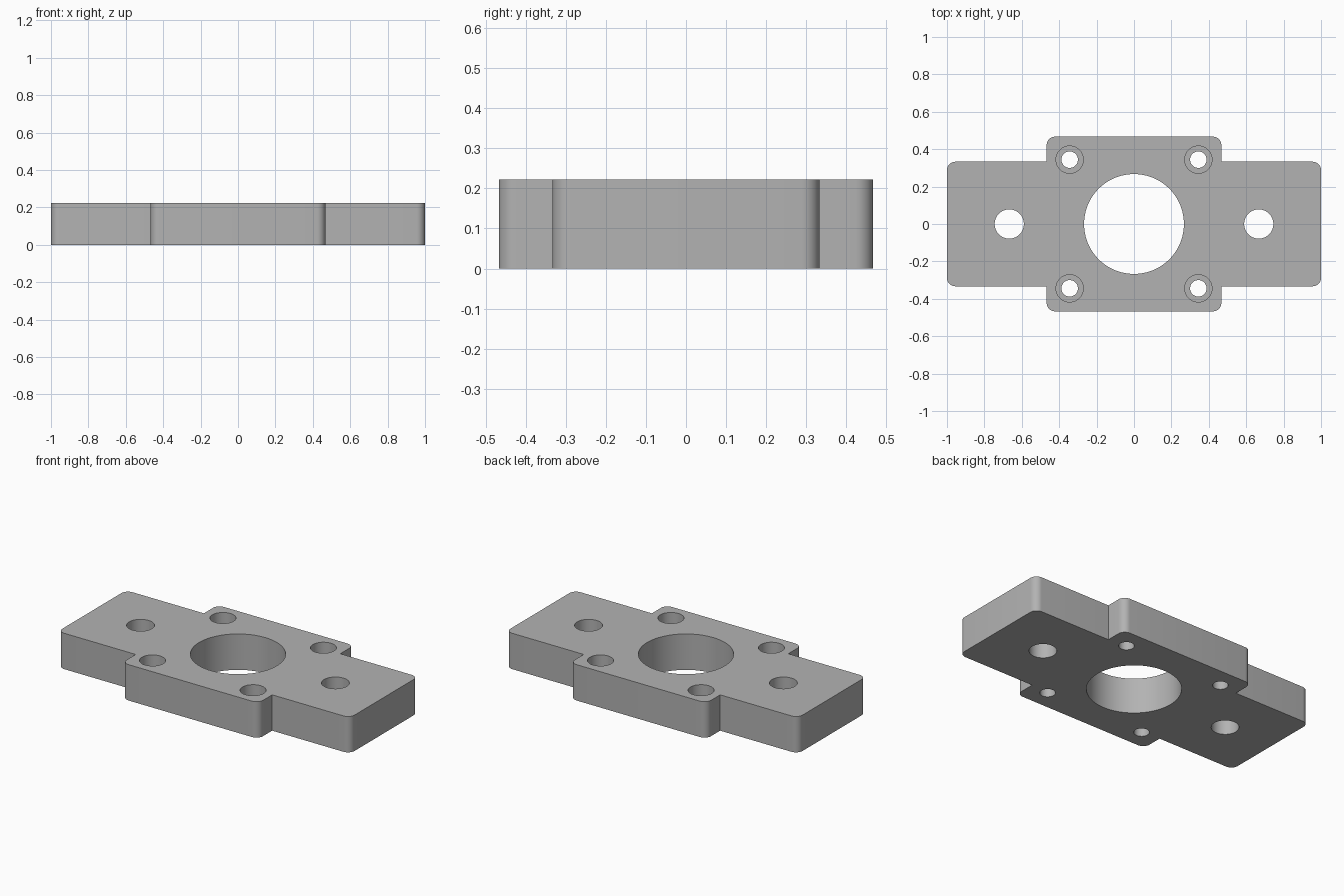
import bpy
import bmesh
from math import sin, cos, pi, radians

HEIGHT = 0.222
CORNER = 0.045

if "Cube" in bpy.data.objects:
    bpy.data.objects.remove(bpy.data.objects["Cube"])

# Single grey material
grey = bpy.data.materials.new("machined_grey")
grey.use_nodes = True
colour = (0.45, 0.45, 0.45, 1)
grey.diffuse_color = colour
grey.node_tree.nodes["Principled BSDF"].inputs["Base Color"].default_value = colour


def round_corner(x, y, sx, sy, steps=8):
    """Arc points of an outer corner, counter-clockwise."""
    cx, cy = x - CORNER, y - CORNER
    arc = [(cx + CORNER * cos(i * pi / 2 / steps), cy + CORNER * sin(i * pi / 2 / steps))
           for i in range(steps + 1)]
    arc = [(sx * px, sy * py) for px, py in arc]
    return arc if sx * sy > 0 else arc[::-1]


# Cross-shaped plate outline: long arms plus a wider middle
LONG, ARM, MID = 1.0, 0.333, 0.467
outline = []
for sx, sy in ((1, 1), (-1, 1), (-1, -1), (1, -1)):
    arm = round_corner(LONG, ARM, sx, sy)
    notch = [(sx * MID, sy * ARM)]
    middle = round_corner(MID, MID, sx, sy)
    outline += arm + notch + middle if sx * sy > 0 else middle + notch + arm

bm = bmesh.new()
base = bm.faces.new([bm.verts.new((x, y, 0)) for x, y in outline])
top = bmesh.ops.extrude_face_region(bm, geom=[base])["geom"]
bmesh.ops.translate(bm, vec=(0, 0, HEIGHT),
                    verts=[v for v in top if isinstance(v, bmesh.types.BMVert)])
bmesh.ops.recalc_face_normals(bm, faces=bm.faces)
mesh = bpy.data.meshes.new("mounting_plate")
bm.to_mesh(mesh)
bm.free()
plate = bpy.data.objects.new("mounting_plate", mesh)
bpy.context.collection.objects.link(plate)
mesh.materials.append(grey)


def drill(x, y, radius, bottom=-0.1, sides=64):
    """Cut a round hole from above down to the given height."""
    top_z = HEIGHT + 0.1
    bpy.ops.mesh.primitive_cylinder_add(vertices=sides, radius=radius, depth=top_z - bottom,
                                        location=(x, y, (top_z + bottom) / 2))
    cutter = bpy.context.object
    cutter.hide_render = True
    cutter.data.materials.append(grey)
    bpy.ops.object.select_all(action="DESELECT")
    plate.select_set(True)
    bpy.context.view_layer.objects.active = plate
    cut = plate.modifiers.new("hole", "BOOLEAN")
    cut.operation = "DIFFERENCE"
    cut.solver = "EXACT"
    cut.object = cutter
    bpy.ops.object.modifier_apply(modifier=cut.name)
    bpy.data.objects.remove(cutter)


# Central bore, arm holes and counterbored screw holes
drill(0, 0, 0.267, sides=96)
for sx in (-1, 1):
    drill(sx * 0.667, 0, 0.078)
    for sy in (-1, 1):
        drill(sx * 0.344, sy * 0.344, 0.073, bottom=HEIGHT / 2)
        drill(sx * 0.344, sy * 0.344, 0.044)

bpy.ops.object.shade_smooth_by_angle(angle=radians(30))
